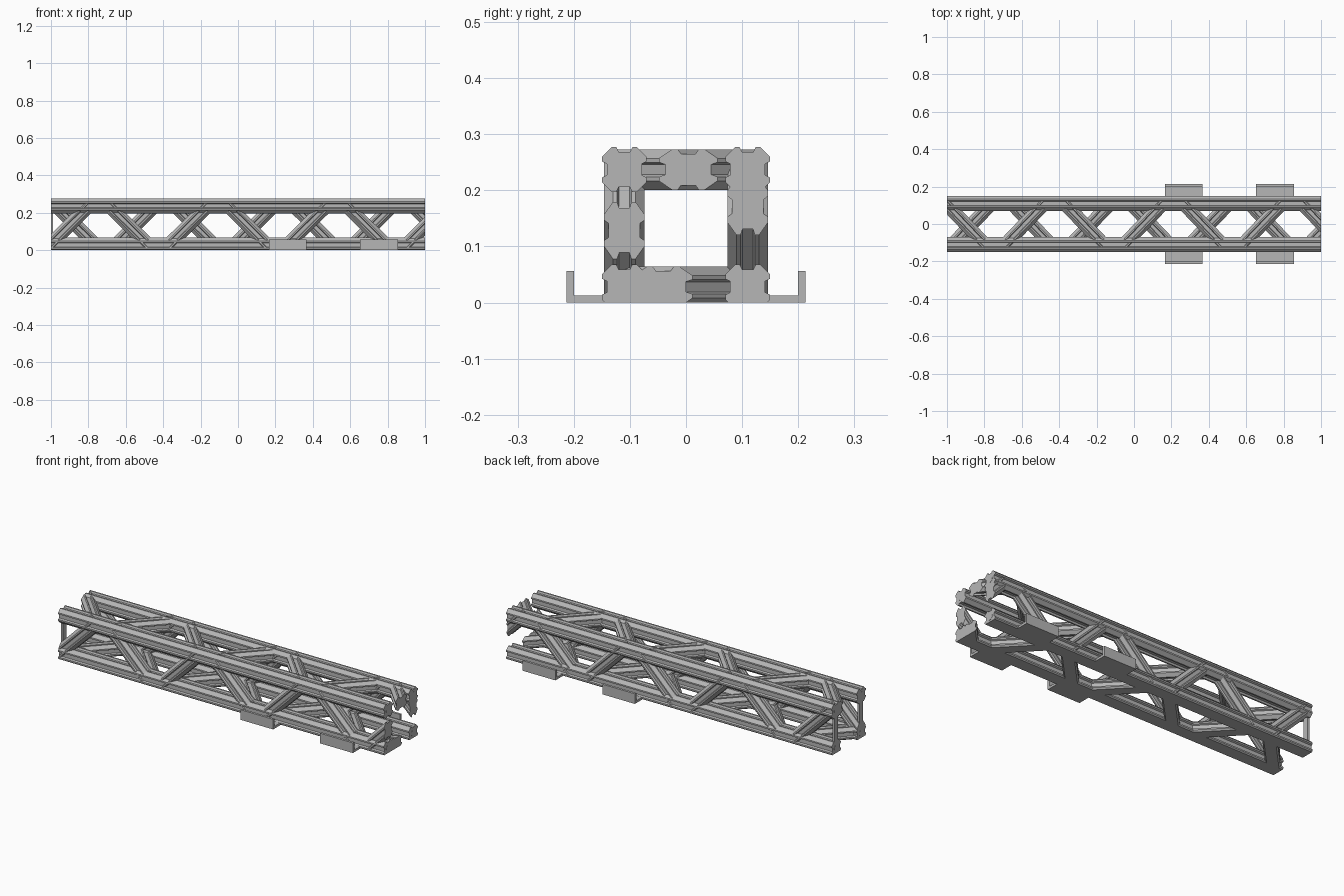
import bpy
import bmesh
from mathutils import Vector

cube = bpy.data.objects.get("Cube")
if cube:
    bpy.data.objects.remove(cube, do_unlink=True)

Y, Z_LOW, Z_TOP = 0.11, 0.028, 0.237     # chord centre lines
Z_MID, Z_HALF = (Z_LOW + Z_TOP) / 2, (Z_TOP - Z_LOW) / 2
STEP, FLAT = 0.3175, 0.107               # zigzag spacing and flat length

grey = bpy.data.materials.new("aluminium grey")
grey.use_nodes = True
grey.diffuse_color = (0.47, 0.47, 0.47, 1)
grey.node_tree.nodes["Principled BSDF"].inputs["Base Color"].default_value = grey.diffuse_color


def profile(half):
    """Grooved, chamfered square section."""
    side = [(1, -0.56), (1, -0.36), (0.78, -0.25), (0.78, 0.25), (1, 0.36), (1, 0.56)]
    pts = []
    for turn in range(4):
        for a, b in side:
            for _ in range(turn):
                a, b = -b, a
            pts.append((a * half, b * half))
    return pts


def finish(name, bm, clip=True):
    # trim to the end planes and the ground
    if clip:
        for co, no in (((1, 0, 0), (1, 0, 0)), ((-1, 0, 0), (-1, 0, 0)), ((0, 0, 0), (0, 0, -1))):
            geom = bm.verts[:] + bm.edges[:] + bm.faces[:]
            cut = bmesh.ops.bisect_plane(bm, geom=geom, plane_co=co, plane_no=no, clear_outer=True)
            edges = [e for e in cut["geom_cut"] if isinstance(e, bmesh.types.BMEdge)]
            if edges:
                bmesh.ops.holes_fill(bm, edges=edges, sides=0)
    bmesh.ops.recalc_face_normals(bm, faces=bm.faces[:])
    mesh = bpy.data.meshes.new(name)
    bm.to_mesh(mesh)
    bm.free()
    mesh.materials.append(grey)
    obj = bpy.data.objects.new(name, mesh)
    bpy.context.collection.objects.link(obj)
    return obj


def sweep(name, path, half, place):
    """Sweep the section along a flat path with mitred corners."""
    bm = bmesh.new()
    rings = []
    path = [Vector(p) for p in path]
    for i, p in enumerate(path):
        before = (p - path[i - 1]).normalized() if i else (path[1] - p).normalized()
        after = (path[i + 1] - p).normalized() if i < len(path) - 1 else before
        tangent = (before + after).normalized()
        normal = Vector((-tangent.y, tangent.x)) / tangent.dot(before)
        ring = []
        for a, b in profile(half):
            q = p + normal * a
            ring.append(bm.verts.new(place(q.x, q.y, b)))
        rings.append(ring)
    for r0, r1 in zip(rings, rings[1:]):
        for j in range(len(r0)):
            k = (j + 1) % len(r0)
            bm.faces.new((r0[j], r0[k], r1[k], r1[j]))
    bm.faces.new(rings[0])
    bm.faces.new(rings[-1])
    return finish(name, bm)


def box(name, x, y, z):
    bm = bmesh.new()
    bmesh.ops.create_cube(bm, size=1)
    for v in bm.verts:
        v.co = [lo + (c + 0.5) * (hi - lo) for c, (lo, hi) in zip(v.co, (x, y, z))]
    return finish(name, bm, False)


# four corner chords, with a round plug in each end
for side, s in (("front", -1), ("back", 1)):
    for level, z in (("lower", Z_LOW), ("upper", Z_TOP)):
        sweep(f"{side}_{level}_chord", [(-1, 0), (1, 0)], 0.04,
              lambda x, t, d, s=s, z=z: (x, s * Y + d, z + t))
        for end, x in (("left", 0.99), ("right", -0.99)):
            bpy.ops.mesh.primitive_cylinder_add(vertices=24, radius=0.018, depth=0.021,
                                                location=(x, s * Y, z), rotation=(0, 1.5708, 0))
            plug = bpy.context.object
            plug.name = f"{side}_{level}_{end}_plug"
            plug.data.materials.append(grey)
            bpy.ops.object.shade_smooth_by_angle()


# bent lacing bar on each of the four faces
def zigzag(start, sign, reach):
    path = []
    for k in range(-7, 3):
        t = sign * reach * (1 if k % 2 == 0 else -1)
        path += [(start + k * STEP - FLAT / 2, t), (start + k * STEP + FLAT / 2, t)]
    return path


sweep("front_lacing", zigzag(0.845, -1, Z_HALF), 0.036, lambda x, t, d: (x, -Y + d, Z_MID + t))
sweep("back_lacing", zigzag(0.88, 1, Z_HALF), 0.036, lambda x, t, d: (x, Y + d, Z_MID + t))
sweep("top_lacing", zigzag(0.845, 1, Y), 0.036, lambda x, t, d: (x, t, Z_TOP + d))
sweep("bottom_lacing", zigzag(0.88, -1, Y), 0.036, lambda x, t, d: (x, t, Z_LOW + d))

# slim posts closing the right end, and angle brackets along both sides
for side, s in (("front", -1), ("back", 1)):
    box(f"{side}_end_post", (-1, -0.988), sorted((s * 0.095, s * 0.125)), (Z_LOW, Z_TOP))
    for name, x in (("inner", (0.165, 0.365)), ("outer", (0.653, 0.855))):
        box(f"{side}_{name}_bracket_shelf", x, sorted((s * 0.13, s * 0.213)), (0, 0.013))
        box(f"{side}_{name}_bracket_lip", x, sorted((s * 0.2, s * 0.213)), (0, 0.056))
